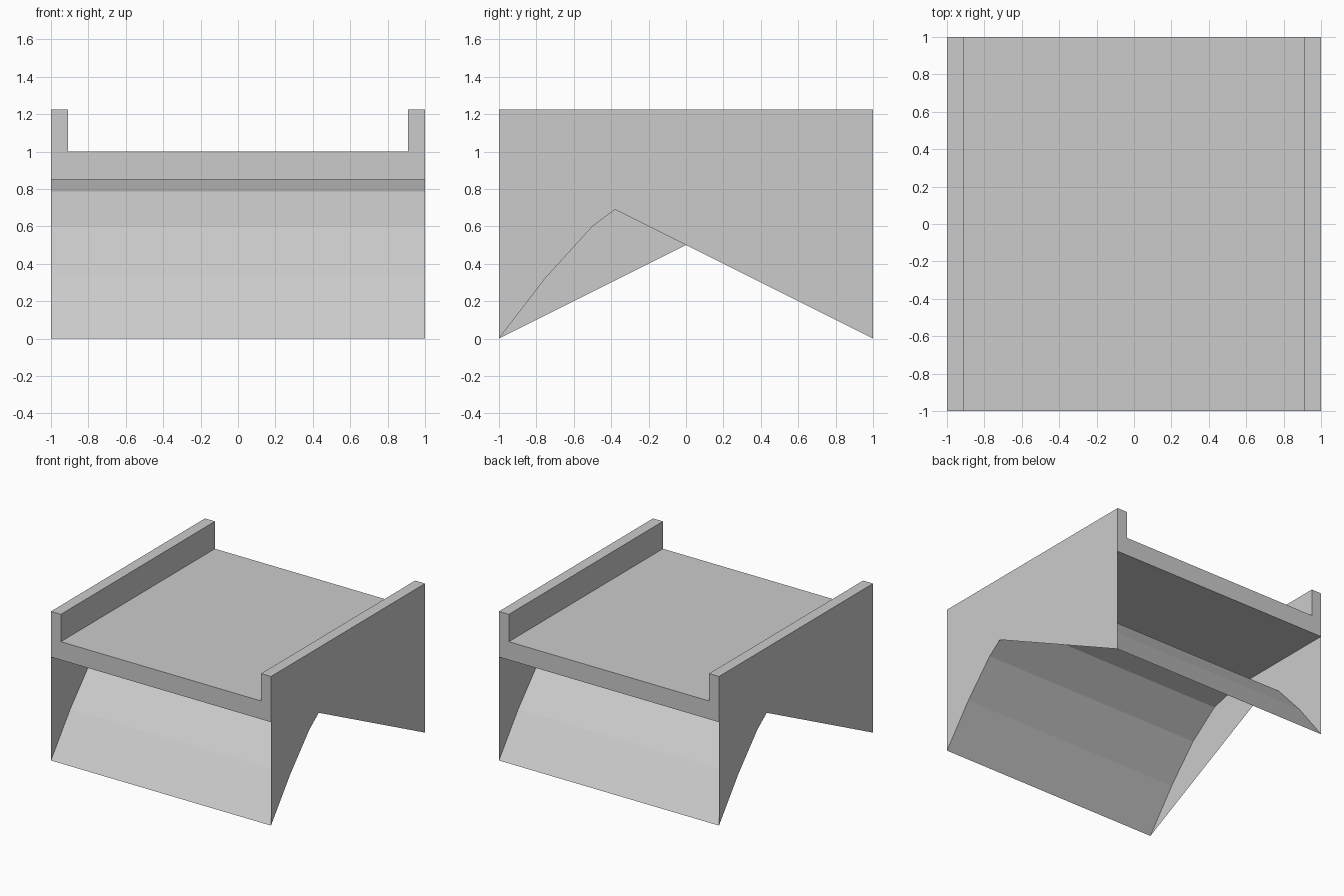
import bpy
import bmesh

cube = bpy.data.objects.get("Cube")
if cube:
    bpy.data.objects.remove(cube, do_unlink=True)

stone = bpy.data.materials.new("grey_stone")
stone.use_nodes = True
colour = (0.6, 0.6, 0.6, 1)
stone.diffuse_color = colour
stone.node_tree.nodes["Principled BSDF"].inputs["Base Color"].default_value = colour

DECK_BOTTOM, DECK_TOP, RAIL_TOP, RAIL_INNER = 0.85, 1.0, 1.225, 0.91


def finish(bm, name):
    mesh = bpy.data.meshes.new(name)
    bm.to_mesh(mesh)
    bm.free()
    mesh.materials.append(stone)
    obj = bpy.data.objects.new(name, mesh)
    bpy.context.collection.objects.link(obj)
    return obj


# Bridge deck with two raised rails: one channel section run along y
bm = bmesh.new()
half = [(RAIL_INNER, DECK_TOP), (RAIL_INNER, RAIL_TOP), (1, RAIL_TOP), (1, DECK_BOTTOM)]
section = half + [(-x, z) for x, z in reversed(half)]
end = bm.faces.new([bm.verts.new((x, -1, z)) for x, z in section])
run = bmesh.ops.extrude_face_region(bm, geom=[end], use_keep_orig=True)
moved = [v for v in run["geom"] if isinstance(v, bmesh.types.BMVert)]
bmesh.ops.translate(bm, verts=moved, vec=(0, 2, 0))
bmesh.ops.recalc_face_normals(bm, faces=bm.faces)
finish(bm, "deck_with_rails")

# Faceted arch sheet under the deck
rise = [(-1, 0), (-0.75, 0.325), (-0.5, 0.6), (-0.25, 0.787)]
arch = rise + [(0, DECK_BOTTOM)] + [(-y, z) for y, z in reversed(rise)]
bm = bmesh.new()
rows = [[bm.verts.new((x, y, z)) for x in (-1, 1)] for y, z in arch]
for a, b in zip(rows, rows[1:]):
    bm.faces.new((a[0], a[1], b[1], b[0]))
finish(bm, "arch")

# Thin side walls: curved foot at one end, straight slope at the other;
# the second wall is the first turned half way round
outline = rise[:3] + [(-0.38, 0.69), (1, 0), (1, DECK_BOTTOM), (-1, DECK_BOTTOM)]
for name, s in (("left_wall", 1), ("right_wall", -1)):
    bm = bmesh.new()
    wall = bm.faces.new([bm.verts.new((s, s * y, z)) for y, z in outline])
    wall.normal_update()
    if wall.normal.x * s < 0:
        wall.normal_flip()
    finish(bm, name)
